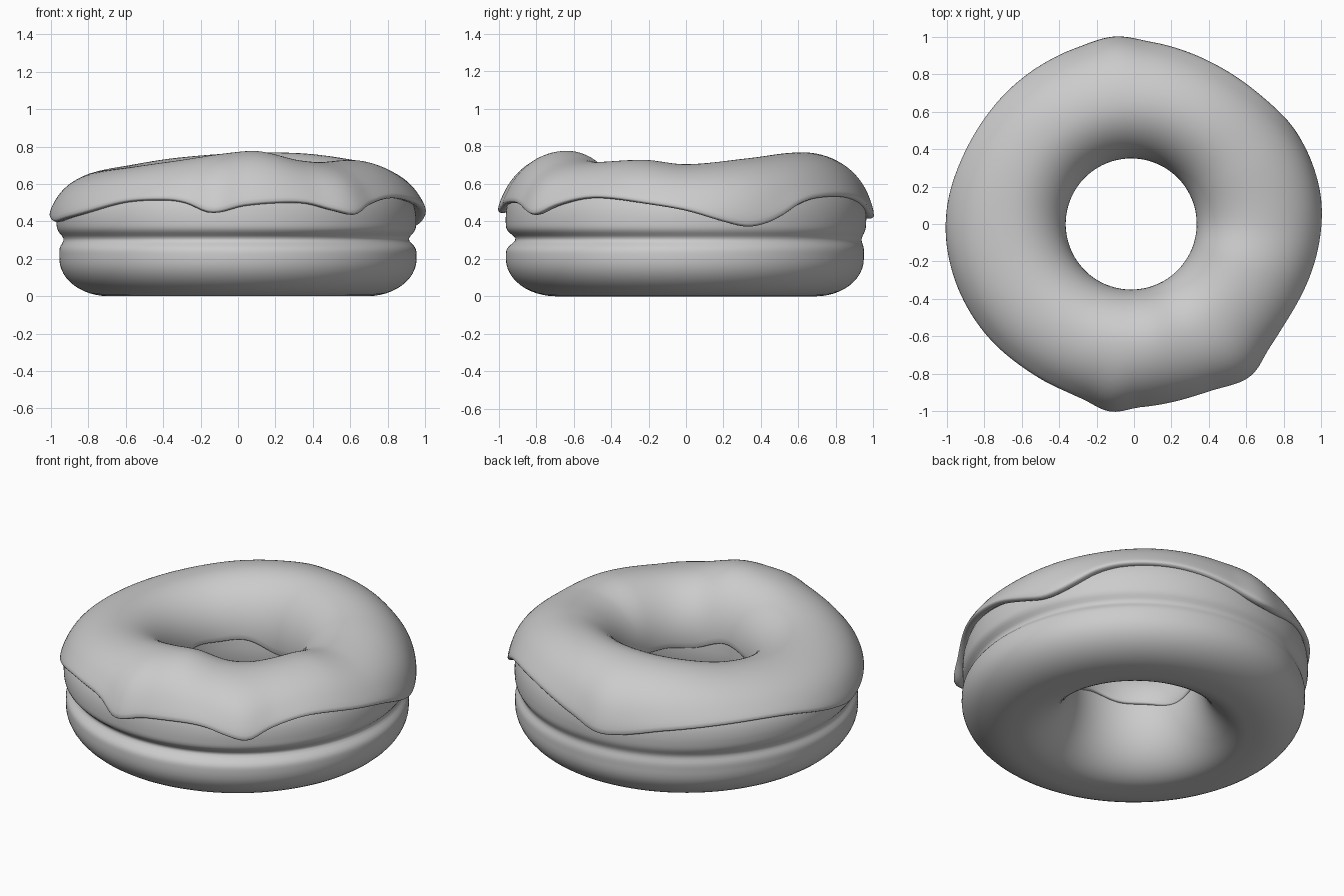
import bpy
import math

if "Cube" in bpy.data.objects:
    bpy.data.objects.remove(bpy.data.objects["Cube"])

N = 192          # steps around the ring
MID = 0.64       # radius of the ring's crest
WAIST = 0.42     # height where the icing is widest

# Angle (degrees, 0 = +x, 270 = front) -> value tables
CREST = [(0, .705), (30, .735), (60, .765), (90, .765), (120, .74), (150, .70), (180, .68),
         (210, .69), (240, .725), (265, .765), (280, .775), (298, .73), (312, .717), (340, .728)]
EDGE = [(0, .47), (12, .41), (19, .385), (25, .40), (31, .44), (38, .50), (46, .535), (60, .545),
        (72, .525), (84, .48), (95, .43), (104, .44), (118, .485), (140, .515), (160, .505),
        (180, .44), (191, .41), (203, .43), (215, .46), (232, .515), (246, .525), (253, .51),
        (262, .458), (272, .495), (285, .512), (293, .505), (301, .47), (308, .448), (315, .495),
        (325, .532), (334, .535), (348, .505)]
RIM = [(0, 1.0), (18, 1.0), (35, .985), (60, .972), (85, .975), (96, 1.0), (108, .985),
       (140, .99), (185, 1.0), (215, .985), (235, .98), (254, .98), (263, 1.005), (272, .98),
       (295, .985), (307, 1.018), (318, .988), (335, .987)]


def lookup(table, deg):
    """Smooth periodic interpolation of an angle table."""
    ext = [(a - 360, v) for a, v in table[-2:]] + table + [(a + 360, v) for a, v in table[:3]]
    for i in range(1, len(ext) - 2):
        if ext[i][0] <= deg < ext[i + 1][0]:
            break
    (a0, v0), (a1, v1), (a2, v2), (a3, v3) = ext[i - 1:i + 3]
    h = a2 - a1
    t = (deg - a1) / h
    m1, m2 = (v2 - v0) / (a2 - a0) * h, (v3 - v1) / (a3 - a1) * h
    return ((2*t**3 - 3*t*t + 1) * v1 + (t**3 - 2*t*t + t) * m1
            + (3*t*t - 2*t**3) * v2 + (t**3 - t*t) * m2)


def arc(cx, cz, a, b, start, end, n):
    """Points along an ellipse arc, angles in radians."""
    return [(cx + a * math.cos(start + (end - start) * k / n),
             cz + b * math.sin(start + (end - start) * k / n)) for k in range(n + 1)]


def dough_profile(deg):
    th = math.radians(deg)
    shift = -0.015 * math.cos(th)
    low = .955 - .006 * math.sin(th)
    high = .962 - .01 * math.cos(th)
    top = lookup(CREST, deg) - WAIST - .03
    pts = arc(.69, .2, low - .69, .2, -math.pi / 2, 0, 12)            # rounded foot
    groove = .035 - .017 * math.sin(th) + .005 * math.cos(th)
    for k in range(1, 16):                                            # side with the seam groove
        z = .2 + .22 * k / 16
        s = k / 16
        s = s * s * (3 - 2 * s)
        pts.append((low + (high - low) * s - groove * math.exp(-((z - .305) / .035) ** 2), z))
    pts += arc(MID, WAIST, high - MID, top, 0, math.pi / 2, 12)       # outer shoulder
    inner = MID - .365 - shift
    pts += arc(MID, WAIST, inner, top, math.pi / 2, math.pi, 10)[1:]  # inner shoulder
    pts += arc(.63, .36, .63 - .362 - shift, .36, math.pi, 1.5 * math.pi, 14)
    return pts


def icing_profile(deg):
    th = math.radians(deg)
    shift = -0.015 * math.cos(th)
    b = lookup(CREST, deg) - WAIST
    rim, ze = lookup(RIM, deg), lookup(EDGE, deg)
    zi = .40 + .025 * math.sin(3 * th + .6) + .01 * math.sin(7 * th)
    po = math.asin((ze - WAIST) / b)
    pi_ = math.pi - math.asin((zi - WAIST) / b)
    outer = arc(MID, WAIST, rim - MID, b, po, math.pi / 2, 22)
    inner = arc(MID, WAIST, MID - .35 - shift, b, math.pi / 2, pi_, 18)[1:]
    # slight bead along the outer lip
    outer = [(r + .008 * math.exp(-(k / 3) ** 2), z) for k, (r, z) in enumerate(outer)]
    (ro, zo), (ri, zn) = outer[0], inner[-1]
    lip_out = [(ro - .07, zo + .01), (ro - .035, zo - .012), (ro - .015, zo - .013), (ro - .004, zo - .007)]
    lip_in = [(ri + .003, zn - .006), (ri + .012, zn - .01), (ri + .05, zn + .005)]
    return lip_out + outer + inner + lip_in


def ring(name, profile, mat):
    """Sweep an angle-dependent closed profile around z."""
    verts, faces = [], []
    for i in range(N):
        th = 2 * math.pi * i / N
        pts = profile(360 * i / N)
        m = len(pts)
        verts += [(r * math.cos(th), r * math.sin(th), z) for r, z in pts]
        j = (i + 1) % N
        faces += [(i*m + k, j*m + k, j*m + (k + 1) % m, i*m + (k + 1) % m) for k in range(m)]
    mesh = bpy.data.meshes.new(name)
    mesh.from_pydata(verts, [], faces)
    mesh.materials.append(mat)
    mesh.polygons.foreach_set("use_smooth", [True] * len(faces))
    mesh.update()
    obj = bpy.data.objects.new(name, mesh)
    bpy.context.collection.objects.link(obj)
    return obj


grey = bpy.data.materials.new("plain_grey")
grey.diffuse_color = (.6, .6, .6, 1)
grey.use_nodes = True
grey.node_tree.nodes["Principled BSDF"].inputs["Base Color"].default_value = grey.diffuse_color

ring("dough", dough_profile, grey)
ring("icing", icing_profile, grey)
